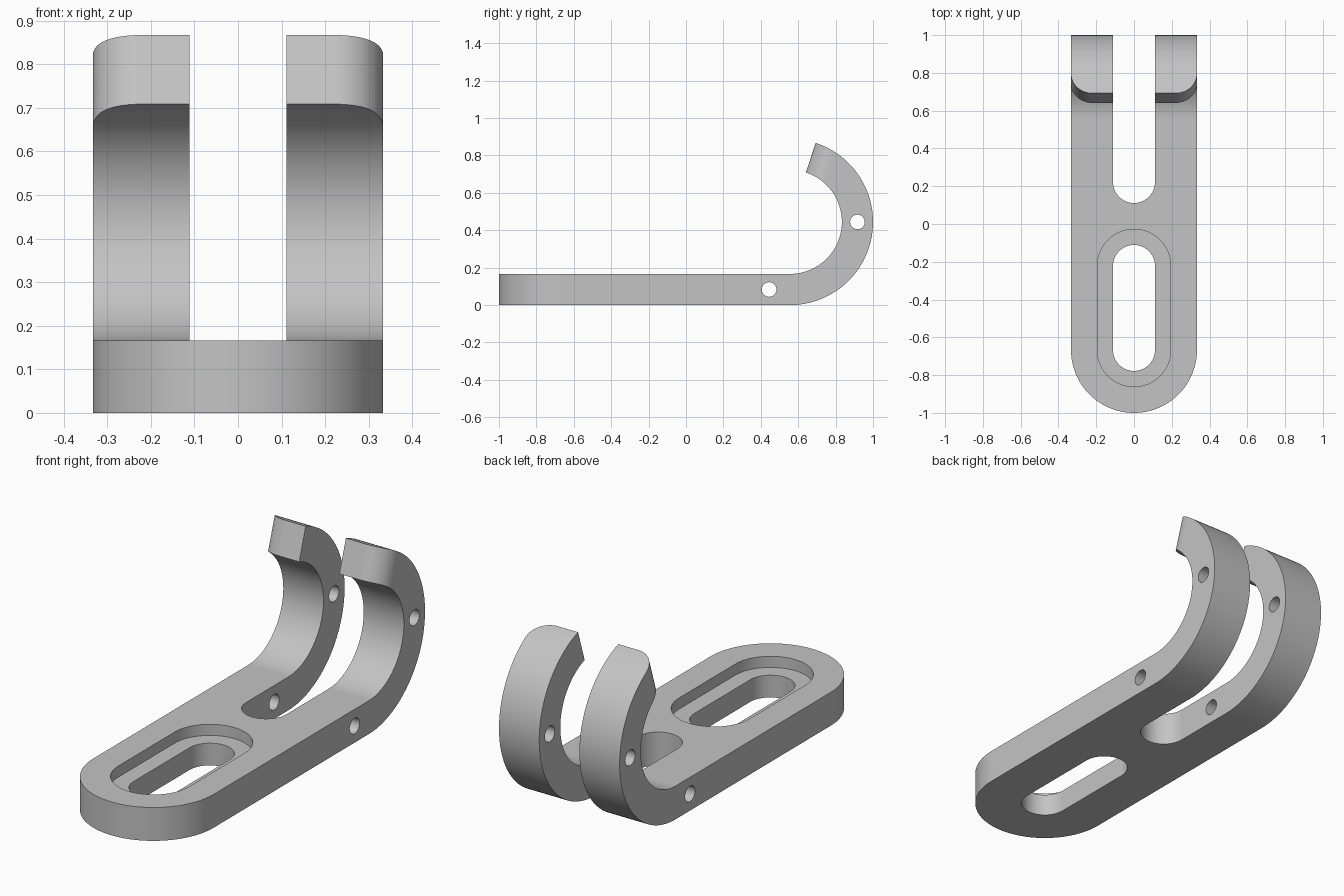
import bpy, bmesh
from math import sin, cos, radians
from mathutils import Vector

U = 1 / 9                      # design unit
HALF_W, THICK = 3 * U, 1.5 * U
BEND_Y, BEND_Z = 5 * U, 4 * U  # centre of the hook bend
R_OUT, R_IN = 4 * U, 2.5 * U
TIP = radians(72)

cube = bpy.data.objects.get("Cube")
if cube:
    bpy.data.objects.remove(cube)

grey = bpy.data.materials.new("plain grey")
grey.use_nodes = True
colour = (0.55, 0.55, 0.55, 1)
grey.diffuse_color = colour
grey.node_tree.nodes["Principled BSDF"].inputs["Base Color"].default_value = colour


def arc(cx, cy, r, a0, a1, n=40):
    angles = [radians(a0 + (a1 - a0) * i / n) for i in range(n + 1)]
    return [(cx + r * cos(a), cy + r * sin(a)) for a in angles]


def slot(r, y0, y1):
    return arc(0, y0, r, 180, 360) + arc(0, y1, r, 0, 180)


def prism(name, points, origin, u, v, sweep):
    """Closed outline in the u, v plane, swept along a vector."""
    origin, u, v = Vector(origin), Vector(u), Vector(v)
    bm = bmesh.new()
    face = bm.faces.new([bm.verts.new(origin + u * a + v * b) for a, b in points])
    swept = bmesh.ops.extrude_face_region(bm, geom=[face])["geom"]
    bmesh.ops.translate(bm, vec=Vector(sweep),
                        verts=[g for g in swept if isinstance(g, bmesh.types.BMVert)])
    bmesh.ops.recalc_face_normals(bm, faces=bm.faces)
    mesh = bpy.data.meshes.new(name)
    bm.to_mesh(mesh)
    bm.free()
    mesh.materials.append(grey)
    obj = bpy.data.objects.new(name, mesh)
    bpy.context.collection.objects.link(obj)
    return obj


def apply_modifier(obj, mod):
    bpy.context.view_layer.objects.active = obj
    bpy.ops.object.modifier_apply(modifier=mod.name)


def combine(obj, cutter, operation="DIFFERENCE"):
    cutter.hide_render = True
    mod = obj.modifiers.new("cut", "BOOLEAN")
    mod.operation, mod.object, mod.solver = operation, cutter, "EXACT"
    apply_modifier(obj, mod)
    bpy.data.objects.remove(cutter)


X, Y, Z = (1, 0, 0), (0, 1, 0), (0, 0, 1)

# Side profile: flat bar curling up into a hook
side = [(-1.1, THICK), (-1.1, 0)]
side += arc(BEND_Y, BEND_Z, R_OUT, -90, 72, 64)
side += arc(BEND_Y, BEND_Z, R_IN, 72, -90, 64)
hook = prism("forked_hook", side, (-0.4, 0, 0), Y, Z, (0.8, 0, 0))

# Plan outline: rounded front end and straight sides
plan = arc(0, -6 * U, HALF_W, 180, 360, 64) + [(HALF_W, 1.2), (-HALF_W, 1.2)]
combine(hook, prism("plan_outline", plan, (0, 0, -0.1), X, Y, (0, 0, 1.2)), "INTERSECT")

# Fork gap, long slot and its shallow recess
combine(hook, prism("fork_gap", slot(U, 2 * U, 1.4), (0, 0, -0.1), X, Y, (0, 0, 1.2)))
combine(hook, prism("long_slot", slot(U, -6 * U, -2 * U), (0, 0, -0.1), X, Y, (0, 0, 0.4)))
combine(hook, prism("slot_recess", slot(1.75 * U, -6 * U, -2 * U),
                    (0, 0, THICK - U / 2), X, Y, (0, 0, 0.2)))

# Cross holes through both prongs
for y, z in ((4 * U, THICK / 2), (BEND_Y + (R_OUT + R_IN) / 2, BEND_Z)):
    circle = arc(y, z, 0.039, 0, 360)[:-1]
    combine(hook, prism("cross_hole", circle, (-0.5, 0, 0), Y, Z, (1, 0, 0)))

# Rounded outer corners on the prong tips
radial = Vector((0, cos(TIP), sin(TIP)))
forward = Vector((0, -sin(TIP), cos(TIP)))
start = Vector((0, BEND_Y, BEND_Z)) + radial * 0.2
for s in (-1, 1):
    corner = arc(HALF_W - U, -U, U, 0, 90, 24)
    corner += [(HALF_W - U, 0.03), (HALF_W + 0.03, 0.03), (HALF_W + 0.03, -U)]
    combine(hook, prism("tip_corner", corner, start, (s, 0, 0), forward, radial * 0.4))

# Smooth curves with crisp edges
bpy.ops.object.select_all(action="DESELECT")
hook.select_set(True)
bpy.context.view_layer.objects.active = hook
bpy.ops.object.shade_smooth_by_angle(angle=radians(30))
weighted = hook.modifiers.new("flat_faces", "WEIGHTED_NORMAL")
weighted.keep_sharp = True
